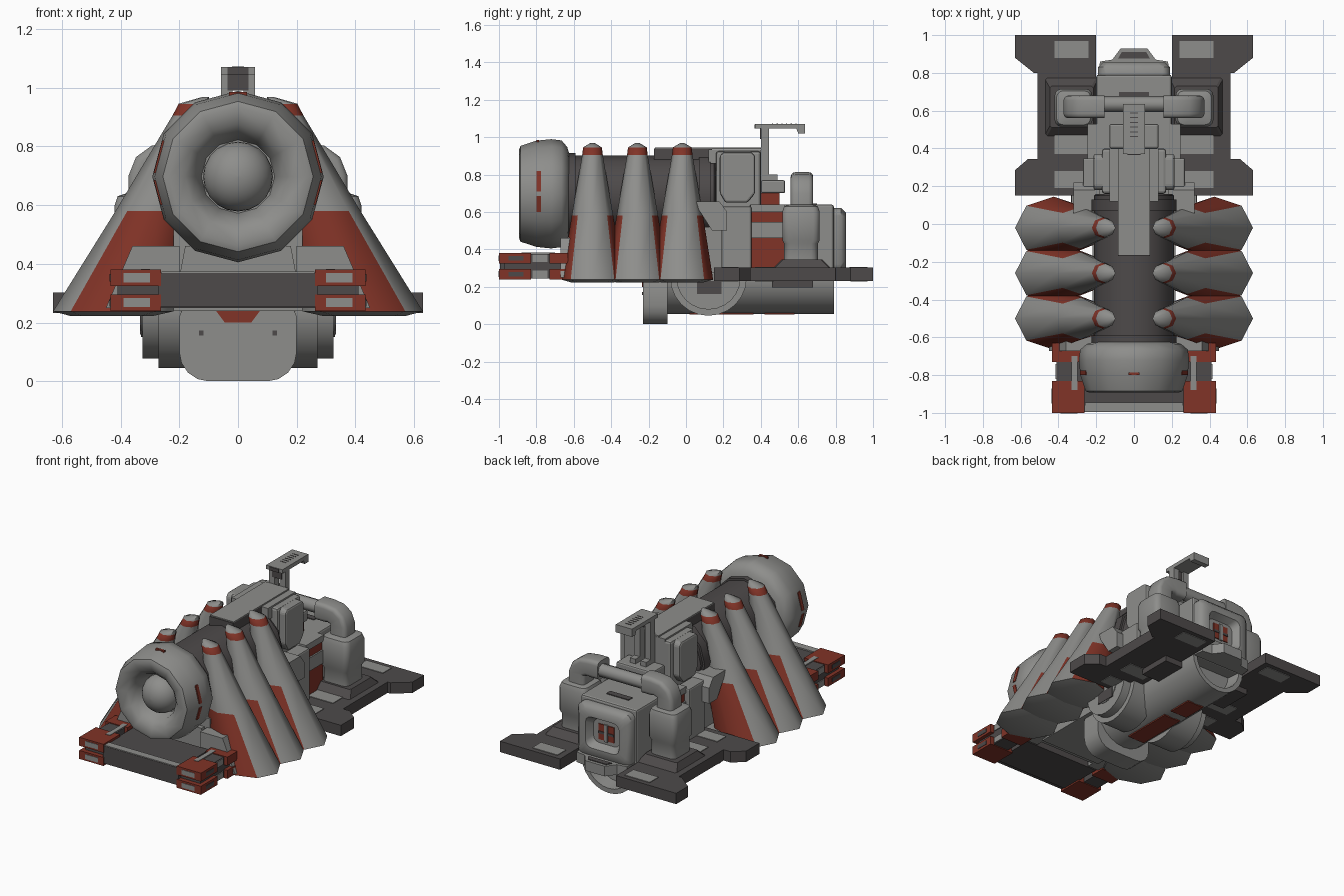
import bpy, bmesh, math

cube = bpy.data.objects.get("Cube")
if cube:
    bpy.data.objects.remove(cube, do_unlink=True)


def material(name, color):
    m = bpy.data.materials.new(name)
    m.use_nodes = True
    m.diffuse_color = (*color, 1)
    m.node_tree.nodes["Principled BSDF"].inputs["Base Color"].default_value = (*color, 1)
    return m


GREY = material("light grey", (0.27, 0.27, 0.26))
DARK = material("dark grey", (0.075, 0.068, 0.068))
RED = material("rust red", (0.22, 0.033, 0.02))


def finish(name, bm, mats, bevel=0, smooth=False):
    bmesh.ops.recalc_face_normals(bm, faces=bm.faces)
    mesh = bpy.data.meshes.new(name)
    bm.to_mesh(mesh)
    bm.free()
    ob = bpy.data.objects.new(name, mesh)
    bpy.context.collection.objects.link(ob)
    for m in mats:
        mesh.materials.append(m)
    if bevel:
        mod = ob.modifiers.new("bevel", "BEVEL")
        mod.width, mod.segments = bevel, 2
    if smooth:
        bpy.ops.object.select_all(action="DESELECT")
        ob.select_set(True)
        bpy.context.view_layer.objects.active = ob
        bpy.ops.object.shade_smooth_by_angle(angle=math.radians(48))


def loft(name, rings, mats, rule=None, bevel=0, smooth=True):
    """Skin a list of equal point rings and cap both ends."""
    bm = bmesh.new()
    rows = [[bm.verts.new(p) for p in r] for r in rings]
    n = len(rows[0])
    for i, (a, b) in enumerate(zip(rows, rows[1:])):
        for k in range(n):
            f = bm.faces.new((a[k], a[(k + 1) % n], b[(k + 1) % n], b[k]))
            f.material_index = rule(i, k) if rule else 0
    bm.faces.new(rows[0])
    bm.faces.new(rows[-1])
    finish(name, bm, mats, bevel, smooth)


def box(name, x, y, z, mat, bevel=0):
    slab(name, [(x[0], y[0]), (x[1], y[0]), (x[1], y[1]), (x[0], y[1])], z, mat, bevel)


def pair(name, x, y, z, mat, bevel=0):
    for side, s in (("left", 1), ("right", -1)):
        box(f"{side}_{name}", (s * x[0], s * x[1]), y, z, mat, bevel)


def slab(name, outline, z, mat, bevel=0):
    """Extrude an x-y outline across z."""
    loft(name, [[(x, y, h) for x, y in outline] for h in z], [mat], bevel=bevel, smooth=False)


def profile_x(name, outline, x, mat, bevel=0):
    """Extrude a y-z outline across x."""
    loft(name, [[(h, y, z) for y, z in outline] for h in x], [mat], bevel=bevel, smooth=False)


def profile_y(name, outline, y, mat, side=1):
    """Extrude an x-z outline across y."""
    loft(name, [[(side * x, h, z) for x, z in outline] for h in y], [mat], smooth=False)


def lathe_y(name, profile, cz, n, mat):
    """Revolve (radius, y) points about a line along y."""
    turn = [2 * math.pi * k / n for k in range(n)]
    loft(name, [[(r * math.sin(a), y, cz + r * math.cos(a)) for a in turn] for r, y in profile], [mat])


def rounded(cx, cy, hx, hy, r, steps=3):
    pts = []
    for q, (sx, sy) in enumerate(((1, 1), (-1, 1), (-1, -1), (1, -1))):
        for k in range(steps + 1):
            a = math.pi / 2 * (q + k / steps)
            pts.append((cx + sx * (hx - r) + r * math.cos(a), cy + sy * (hy - r) + r * math.sin(a)))
    return pts


# Front intake: ring, nose ball and red marks
lathe_y("intake_ring", [(.20, -.62), (.25, -.635), (.285, -.665), (.292, -.72), (.284, -.80), (.256, -.885),
                        (.235, -.893), (.18, -.875), (.145, -.84), (.125, -.76)], .697, 12, GREY)
lathe_y("intake_nose", [(.118 * math.sin(a * math.pi / 16) + .001, -.78 - .11 * math.cos(a * math.pi / 16))
                        for a in range(9)], .697, 20, GREY)
for s in (1, -1):
    profile_y("lower_intake_mark", [(.24, .6), (.264, .6), (.287, .685), (.24, .685)], (-.80, -.775), RED, s)
    profile_y("upper_intake_mark", [(.24, .71), (.287, .71), (.258, .82), (.24, .82)], (-.80, -.775), RED, s)
box("top_intake_mark", (-.03, .03), (-.80, -.785), (.97, .985), RED)

# Engine barrel
lathe_y("engine_barrel", [(.20, -.66), (.212, -.65), (.212, .15), (.2, .16)], .69, 12, DARK)
for y in (-.62, .10):
    lathe_y("barrel_band", [(.225, y - .03), (.225, y + .03)], .69, 12, DARK)

# Three splayed exhaust cones on each side, with domed bases
TURN = [math.pi * k / 4 for k in range(8)]
LEVELS = [(.43, .14, .11, .222), (.425, .205, .165, .238), (.28, .137, .111, .58), (.165, .058, .055, .905),
          (.15, .052, .05, .945), (.11, .012, .012, .968)]


def cone_color(i, k):
    return 1 if i == 3 or (i == 1 and k in (1, 2, 5, 6)) else 0


for s in (1, -1):
    for y in (-.50, -.26, -.02):
        loft("exhaust_cone", [[(s * (cx + hx * math.cos(a)), y + hy * math.sin(a), z) for a in TURN]
                              for cx, hx, hy, z in LEVELS], [GREY, RED], cone_color)

# Lower hull between the cones
box("lower_hull", (-.22, .22), (-.60, .34), (.24, .52), GREY)
profile_y("front_hull_panel", [(-.22, .25), (.22, .25), (.18, .46), (-.18, .46)], (-.63, -.58), GREY)
for s in (1, -1):
    profile_y("front_hull_cheek", [(.20, .25), (.45, .25), (.36, .46), (.20, .46)], (-.672, -.56), GREY, s)

# Front bumper with stacked red end blocks
box("bumper_bar", (-.27, .27), (-.97, -.68), (.25, .365), DARK)
box("bumper_lip", (-.26, .26), (-.993, -.945), (.365, .373), GREY)
box("bumper_front", (-.27, .27), (-.995, -.96), (.255, .368), DARK)
for z in (.24, .325):
    pair("bumper_block", (.262, .435), (-1, -.83), (z, z + .055), RED)
    pair("bumper_rear_block", (.28, .435), (-.73, -.63), (z, z + .055), RED)
    pair("bumper_link", (.30, .41), (-.83, -.73), (z + .005, z + .05), DARK)
    pair("bumper_inset", (.30, .39), (-1.003, -.997), (z + .012, z + .043), GREY)
    pair("bumper_side_inset", (.433, .438), (-.95, -.87), (z + .015, z + .04), DARK)
    pair("bumper_link_strip", (.408, .416), (-.82, -.74), (z + .008, z + .047), GREY)
pair("bumper_core", (.27, .41), (-.97, -.65), (.28, .34), DARK)
pair("bumper_top_inset", (.30, .33), (-.88, -.70), (.376, .383), GREY)

# Rear decks with flared wings
DECK = [(.20, .15), (.63, .15), (.63, .285), (.56, .345), (.51, .345), (.51, .80), (.53, .80), (.63, .88),
        (.63, 1), (.20, 1)]
for s in (1, -1):
    slab("rear_deck", [(s * x, y) for x, y in DECK], (.232, .302), DARK)
for z in ((.3, .306), (.228, .234)):
    for y in ((.19, .28), (.37, .47), (.88, .97)):
        pair("deck_inset", (.24, .42), y, z, GREY)
pair("deck_underside_block", (.19, .32), (.46, .68), (.195, .235), DARK)

# Corner tanks on sloped bases, with elbow pipes
for s in (1, -1):
    base = [(.33, .62, .14, .155, .30), (.33, .62, .115, .11, .345)]
    loft("tank_base", [[(s * x, y, z) for x, y in rounded(cx, cy, hx, hy, .01, 1)]
                       for cx, cy, hx, hy, z in base], [DARK], smooth=False)
    tank = [(.09, .34), (.09, .43), (.1, .45), (.1, .60), (.09, .63), (.06, .64)]
    loft("tank", [[(s * x, y, z) for x, y in rounded(.32, .615, h, h, .035)] for h, z in tank], [GREY])
    elbow = [(.315, .62, 0), (.315, .70, 0), (.30, .73, 35), (.265, .752, 60), (.22, .755, 90), (.155, .755, 90)]
    loft("tank_elbow", [[(s * (cx + u * math.cos(math.radians(t))), .62 + v,
                          cz + u * math.sin(math.radians(t))) for u, v in rounded(0, 0, .058, .06, .025)]
                        for cx, cz, t in elbow], [GREY])
    loft("cross_pipe", [[(s * x, .635 + .042 * math.cos(a), .75 + .042 * math.sin(a)) for a in TURN]
                        for x in (.16, 0)], [GREY])

# Rear body
box("rear_body", (-.2, .2), (.34, .79), (.24, .64), GREY, .012)
pair("red_side_panel", (.19, .235), (.35, .53), (.30, .60), RED)
pair("side_panel_band", (.19, .245), (.345, .53), (.46, .545), GREY)
pair("side_panel_cap", (.19, .245), (.345, .53), (.60, .64), GREY)
pair("side_column", (.18, .27), (.19, .35), (.29, .63), GREY, .01)
box("red_upper_neck", (-.12, .12), (.38, .50), (.62, .70), RED)
box("upper_neck_cap", (-.13, .13), (.40, .53), (.70, .77), GREY, .01)
box("roof_slot", (-.08, .08), (.66, .70), (.638, .645), DARK)

# Rear hatch: rounded frame, recess and small red window
hatch = [(.19, .79), (.19, .83), (.165, .855), (.12, .855), (.095, .81)]
loft("hatch_frame", [[(x, y, z) for x, z in rounded(0, .45, h, h - .02, .04)] for h, y in hatch], [GREY])
box("hatch_window", (-.055, .055), (.81, .816), (.40, .50), RED)
box("hatch_window_bar", (-.012, .012), (.812, .822), (.395, .505), GREY)
box("hatch_window_rail", (-.055, .055), (.812, .82), (.44, .455), DARK)
slab("rear_lip", [(-.19, .79), (.19, .79), (.18, .86), (.115, .87), (.07, .93), (-.07, .93), (-.115, .87),
                  (-.18, .86)], (.235, .30), GREY)
slab("rear_lip_inset", [(-.085, .875), (.085, .875), (.065, .91), (-.065, .91)], (.298, .305), DARK)

# Upper housing and dark-sided spine
box("upper_housing", (-.17, .17), (.16, .40), (.58, .925), GREY, .015)
box("housing_roof", (-.13, .13), (.12, .40), (.86, .935), GREY)
box("spine", (-.085, .085), (-.17, .14), (.87, .938), DARK)
box("spine_roof", (-.085, .085), (-.165, .40), (.936, .945), GREY)
CHEEK = [(.18, .90), (.20, .92), (.35, .92), (.37, .90), (.37, .70), (.33, .65), (.21, .65), (.18, .70)]
WING = [(.04, .655), (.18, .655), (.22, .60), (.22, .50), (.14, .50)]
for s in (1, -1):
    profile_x("housing_cheek", CHEEK, (s * .15, s * .215), GREY, .012)
    profile_x("side_scoop", WING, (s * .18, s * .32), GREY)

# Raised hook
pair("hook_post", (.018, .058), (.40, .445), (.76, 1.05), GREY)
pair("hook_brace", (.018, .058), (.43, .49), (.76, .80), GREY)
box("hook_web", (-.035, .035), (.396, .43), (.99, 1.05), DARK)
profile_x("hook_arm", [(.37, 1.045), (.37, 1.07), (.635, 1.07), (.635, 1.02), (.60, 1.02), (.59, 1.045)],
          (-.058, .058), GREY)
box("hook_front_inset", (-.035, .035), (.366, .372), (1.045, 1.068), DARK)
for k in range(6):
    box("hook_rib", (-.02, .02), (.46 + .025 * k, .466 + .025 * k), (1.068, 1.072), DARK)

# Belly barrel, front shield and side hubs
lathe_y("belly_barrel", [(.17, -.12), (.195, -.10), (.195, .79), (.165, .79), (.155, .70)], .25, 24, GREY)
shield = rounded(0, .15, .2, .15, .1, 4)
loft("belly_shield", [[(x, y, z if z < .15 else min(z + .02, .24)) for x, z in shield]
                      for y in (-.23, -.10)], [GREY])
profile_y("shield_red_notch", [(-.075, .24), (.075, .24), (.045, .2), (-.045, .2)], (-.234, -.225), RED)
pair("shield_bolt", (.118, .132), (-.234, -.226), (.155, .172), DARK)
ring = [2 * math.pi * k / 24 for k in range(24)]
for s in (1, -1):
    for r, x in ((.205, .27), (.172, .325), (.1, .33)):
        loft("side_hub", [[(s * h, .12 + r * math.cos(a), .25 + min(r * math.sin(a), .03)) for a in ring]
                          for h in (.1, x)], [GREY])
    box("hub_cap", (s * .327, s * .333), (.06, .19), (.16, .23), DARK)
for y in ((.02, .36), (.42, .58)):
    box("belly_red_panel", (-.06, .06), y, (.052, .06), RED)
